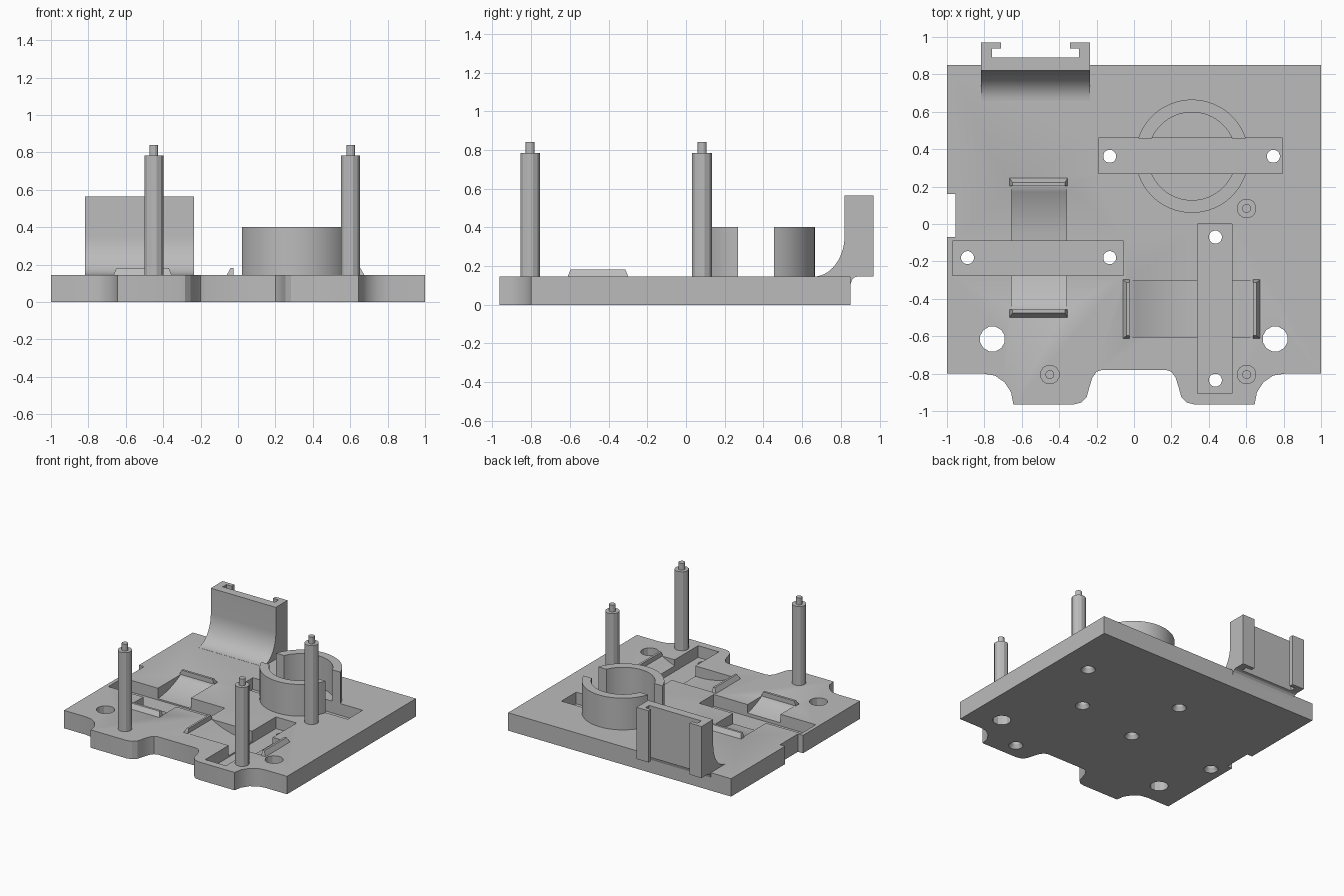
import bpy, bmesh, math
from mathutils import Vector

if "Cube" in bpy.data.objects:
    bpy.data.objects.remove(bpy.data.objects["Cube"])

GREY = bpy.data.materials.new("plain grey")
GREY.diffuse_color = (0.5, 0.5, 0.5, 1)
GREY.use_nodes = True
GREY.node_tree.nodes["Principled BSDF"].inputs["Base Color"].default_value = GREY.diffuse_color
TOP = 0.145      # upper face of the plate
FLOOR = 0.05     # floor of the strap slots


def finish(name, bm):
    bmesh.ops.recalc_face_normals(bm, faces=bm.faces)
    me = bpy.data.meshes.new(name)
    bm.to_mesh(me)
    bm.free()
    me.materials.append(GREY)
    ob = bpy.data.objects.new(name, me)
    bpy.context.collection.objects.link(ob)
    return ob


def prism(name, pts, lo, hi, axis="Z"):
    """Extrude a closed 2D outline along an axis."""
    place = {"X": lambda a, b, c: (c, a, b),
             "Y": lambda a, b, c: (a, c, b),
             "Z": lambda a, b, c: (a, b, c)}[axis]
    bm = bmesh.new()
    rows = [[bm.verts.new(place(a, b, c)) for a, b in pts] for c in (lo, hi)]
    n = len(pts)
    bm.faces.new(rows[0])
    bm.faces.new(rows[1])
    for i in range(n):
        j = (i + 1) % n
        bm.faces.new((rows[0][i], rows[0][j], rows[1][j], rows[1][i]))
    return finish(name, bm)


def box(name, x0, x1, y0, y1, z0, z1):
    return prism(name, [(x0, y0), (x1, y0), (x1, y1), (x0, y1)], z0, z1)


def turned(name, x, y, profile, n=12):
    """Stack of rings (radius, height) about a vertical axis."""
    bm = bmesh.new()
    rings = []
    for r, z in profile:
        rings.append([bm.verts.new((x + r * math.cos(math.tau * (i + .5) / n),
                                    y + r * math.sin(math.tau * (i + .5) / n), z))
                      for i in range(n)])
    bm.faces.new(rings[0])
    bm.faces.new(rings[-1])
    for a, b in zip(rings, rings[1:]):
        for i in range(n):
            j = (i + 1) % n
            bm.faces.new((a[i], a[j], b[j], b[i]))
    return finish(name, bm)


def cut(target, cutter):
    mod = target.modifiers.new("cut", "BOOLEAN")
    mod.operation, mod.solver, mod.object = "DIFFERENCE", "EXACT", cutter
    bpy.context.view_layer.objects.active = target
    bpy.ops.object.modifier_apply(modifier=mod.name)
    bpy.data.objects.remove(cutter, do_unlink=True)


# Base plate with two front tabs and a small side notch
half = [(0.17, -.78), (.2, -.79), (.222, -.82), (.238, -.87), (.253, -.925),
        (.283, -.955), (.323, -.965), (.645, -.965), (.657, -.9), (.693, -.845),
        (.745, -.81), (.805, -.8), (1, -.8)]
outline = ([(-x, y) for x, y in reversed(half)] + half +
           [(1, .85), (-1, .85), (-1, .16), (-.955, .16), (-.955, -.07), (-1, -.07)])
plate = prism("base_plate", outline, 0, TOP)


# Curved cradles
def cradle_profile(mid, half_len=0.33, low=0.06):
    sag = TOP - low
    r = (half_len ** 2 + sag ** 2) / (2 * sag)
    a = math.asin(half_len / r)
    arc = []
    for i in range(21):
        t = -a + 2 * a * i / 20
        arc.append((mid + r * math.sin(t), low + r * (1 - math.cos(t))))
    return arc + [(mid + half_len, .3), (mid - half_len, .3)]


cut(plate, prism("cradle_cutter", cradle_profile(-.127), -.655, -.36, "X"))
cut(plate, prism("cradle_cutter", cradle_profile(.307), -.605, -.305, "Y"))

# Strap slots
for x0, x1, y0, y1 in ((-.19, .795, .27, .46), (-.97, -.055, -.275, -.09),
                       (.34, .525, -.905, 0)):
    cut(plate, box("slot_cutter", x0, x1, y0, y1, FLOOR, .3))

# Screw holes, countersunk from below
for x, y in ((-.13, .362), (.745, .362), (-.89, -.18), (-.13, -.18),
             (.435, -.07), (.435, -.835)):
    cut(plate, turned("screw_cutter", x, y,
                      [(.06, -.01), (.035, .03), (.035, .12)], 16))

# Large corner holes
for x in (-.757, .755):
    cut(plate, turned("corner_hole_cutter", x, -.615, [(.068, -.1), (.068, .3)]))


# Chamfered lips at both ends of each cradle
def lip(name, inner, outer, s0, s1, along_x):
    top = inner + (outer - inner) * .45
    pts = []
    for s, c in ((s0, .015), (s1, -.015)):
        pts += [(inner, s, TOP - .01), (outer, s, TOP - .01), (outer, s, TOP),
                (inner, s, TOP), (inner, s + c, .182), (top, s + c, .182)]
    bm = bmesh.new()
    for a, s, z in pts:
        bm.verts.new((a, s, z) if along_x else (s, a, z))
    bmesh.ops.convex_hull(bm, input=bm.verts[:])
    bmesh.ops.dissolve_limit(bm, angle_limit=.01, verts=bm.verts[:], edges=bm.edges[:])
    return finish(name, bm)


lip("left_cradle_back_lip", .203, .245, -.665, -.355, False)
lip("left_cradle_front_lip", -.457, -.5, -.665, -.355, False)
lip("right_cradle_left_lip", -.023, -.06, -.612, -.298, True)
lip("right_cradle_right_lip", .637, .675, -.612, -.298, True)

# Split ring holder, one half on either side of the slot
CX, CY, RO, RI, GAP = .31, .3625, .303, .235, .0935
a, b = math.asin(GAP / RO), math.asin(GAP / RI)
N = 24
for name, s in (("ring_back_half", 1), ("ring_front_half", -1)):
    arc = []
    for r, t0, t1 in ((RO, a, math.pi - a), (RI, math.pi - b, b)):
        for i in range(N + 1):
            t = t0 + (t1 - t0) * i / N
            arc.append((CX + r * math.cos(t), CY + s * r * math.sin(t)))
    prism(name, arc, TOP - .005, .402)

# Standoff posts with pins
for i, (x, y) in enumerate(((-.45, -.805), (.602, -.805), (.602, .083))):
    turned(f"standoff_post_{i + 1}", x, y,
           [(.053, TOP - .005), (.053, .785), (.024, .785), (.024, .84)])

# Rear bracket: filleted wall with a small fillet under the overhang
sweep = [(.66 + .16 * math.sin(math.pi / 2 * i / 14),
          .36 - .214 * math.cos(math.pi / 2 * i / 14)) for i in range(15)]
wall = [(.66, TOP - .005)] + sweep + [
    (.82, .565), (.89, .565), (.89, .147), (.87, .141), (.857, .128),
    (.85, .105), (.84, .105), (.84, TOP - .005)]
prism("bracket_wall", wall, -.818, -.235, "X")

# Hooked rails behind the wall
MID = -.5265
rail = [(-.818, .885), (-.76, .885), (-.76, .937), (-.71, .937), (-.71, .97), (-.818, .97)]
prism("bracket_left_rail", rail, TOP + .002, .565)
prism("bracket_right_rail", [(2 * MID - x, y) for x, y in rail], TOP + .002, .565)

# Smooth the gentle curves, keep edges crisp
for ob in bpy.data.objects:
    ob.select_set(True)
bpy.context.view_layer.objects.active = plate
bpy.ops.object.shade_smooth_by_angle(angle=math.radians(28))
